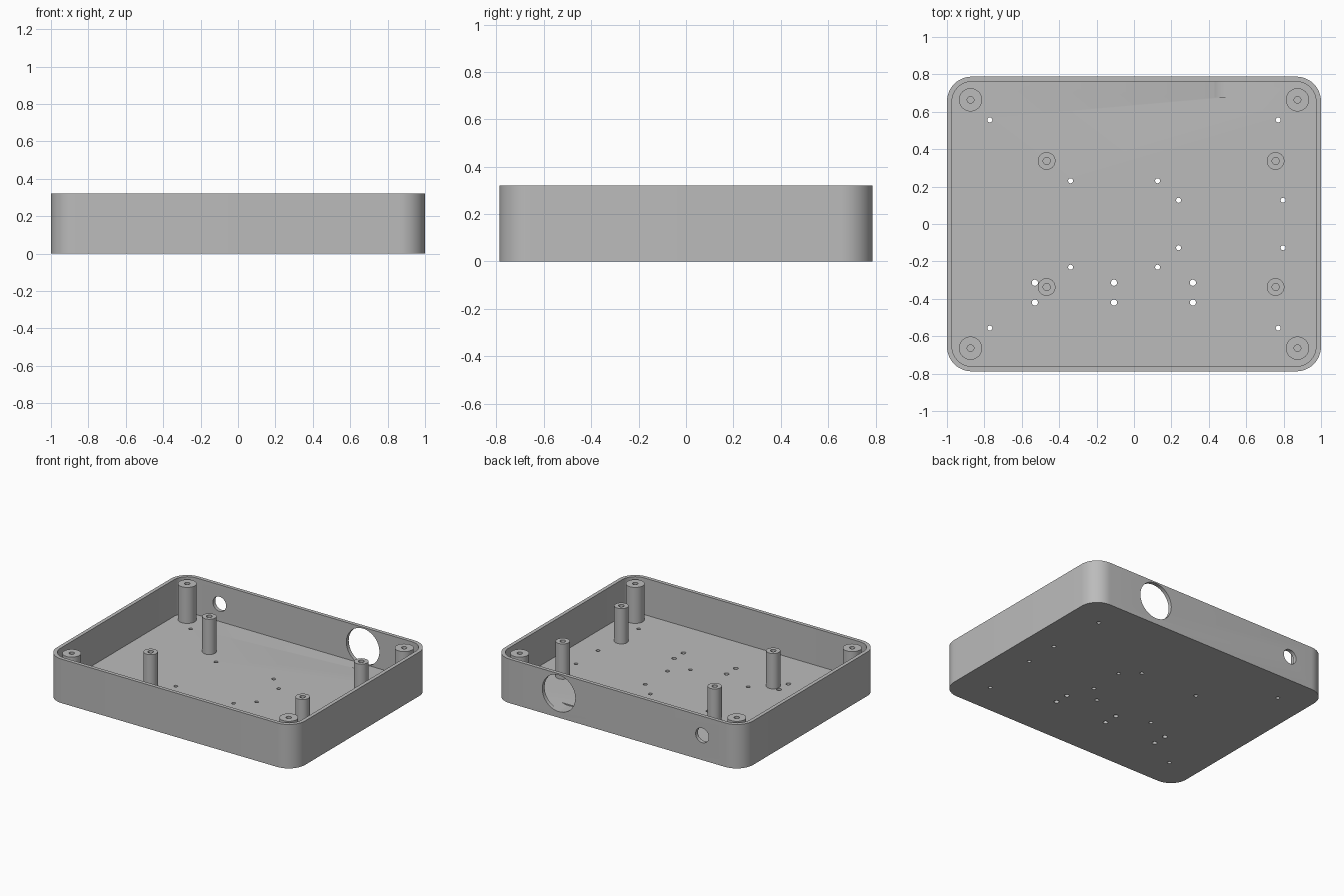
import bpy, bmesh, math
from mathutils import Matrix, Vector

cube = bpy.data.objects.get("Cube")
if cube:
    bpy.data.objects.remove(cube, do_unlink=True)

HALF_X, HALF_Y, HEIGHT = 1.0, 0.788, 0.32
WALL, FLOOR, CORNER = 0.027, 0.053, 0.133

grey = bpy.data.materials.new("plain grey")
grey.use_nodes = True
grey.diffuse_color = (0.5, 0.5, 0.5, 1)
grey.node_tree.nodes["Principled BSDF"].inputs["Base Color"].default_value = (0.5, 0.5, 0.5, 1)


def make_object(name, bm):
    bmesh.ops.recalc_face_normals(bm, faces=bm.faces)
    mesh = bpy.data.meshes.new(name)
    bm.to_mesh(mesh)
    bm.free()
    mesh.materials.append(grey)
    obj = bpy.data.objects.new(name, mesh)
    bpy.context.collection.objects.link(obj)
    return obj


def select_only(obj):
    bpy.ops.object.select_all(action='DESELECT')
    obj.select_set(True)
    bpy.context.view_layer.objects.active = obj


def smooth(obj):
    select_only(obj)
    bpy.ops.object.shade_smooth_by_angle(angle=math.radians(30))


def rounded_block(name, inset, z0, z1, steps=12):
    """Upright block with rounded corners."""
    bm = bmesh.new()
    r = CORNER - inset
    loop = []
    for q, (sx, sy) in enumerate(((1, 1), (-1, 1), (-1, -1), (1, -1))):
        for i in range(steps + 1):
            a = (q + i / steps) * math.pi / 2
            loop.append(bm.verts.new((sx * (HALF_X - CORNER) + r * math.cos(a),
                                      sy * (HALF_Y - CORNER) + r * math.sin(a), z0)))
    base = bm.faces.new(loop)
    top = bmesh.ops.extrude_face_region(bm, geom=[base], use_keep_orig=True)["geom"]
    bmesh.ops.translate(bm, vec=(0, 0, z1 - z0),
                        verts=[v for v in top if isinstance(v, bmesh.types.BMVert)])
    return make_object(name, bm)


def add_cylinder(bm, radius, start, end, segments):
    start, end = Vector(start), Vector(end)
    axis = end - start
    place = Matrix.Translation((start + end) / 2) @ axis.to_track_quat('Z', 'Y').to_matrix().to_4x4()
    bmesh.ops.create_cone(bm, cap_ends=True, segments=segments, radius1=radius,
                          radius2=radius, depth=axis.length, matrix=place)


def cut(target, cutter):
    mod = target.modifiers.new("cut", 'BOOLEAN')
    mod.operation, mod.solver, mod.object = 'DIFFERENCE', 'EXACT', cutter
    select_only(target)
    bpy.ops.object.modifier_apply(modifier=mod.name)
    bpy.data.objects.remove(cutter, do_unlink=True)


def post(name, x, y, radius, bore, top):
    """Hollow screw post standing on the floor, with a blind bore."""
    profile = [(radius, FLOOR), (radius, top), (bore, top), (bore, FLOOR + 0.002)]
    bm = bmesh.new()
    verts = [bm.verts.new((r, 0, z)) for r, z in profile]
    edges = [bm.edges.new(pair) for pair in zip(verts, verts[1:])]
    bmesh.ops.spin(bm, geom=verts + edges, cent=(0, 0, 0), axis=(0, 0, 1),
                   angle=math.tau, steps=40)
    bmesh.ops.remove_doubles(bm, verts=bm.verts, dist=0.0001)
    bmesh.ops.holes_fill(bm, edges=[e for e in bm.edges if e.is_boundary], sides=0)
    bmesh.ops.translate(bm, vec=(x, y, 0), verts=bm.verts)
    smooth(make_object(name, bm))


# Open tray
tray = rounded_block("tray", 0, 0, HEIGHT)
cut(tray, rounded_block("cavity", WALL, FLOOR, HEIGHT + 0.1))

# Floor screw holes, as grids of x positions, y positions and radius
hole_grids = (
    ((-0.771, 0.771), (-0.557, 0.557), 0.0135),
    ((-0.339, 0.126), (-0.231, 0.231), 0.0135),
    ((0.239, 0.797), (-0.127, 0.127), 0.0135),
    ((-0.53, -0.107, 0.315), (-0.314, -0.42), 0.0165),
)
bm = bmesh.new()
for xs, ys, radius in hole_grids:
    for x in xs:
        for y in ys:
            add_cylinder(bm, radius, (x, y, -0.1), (x, y, FLOOR + 0.1), 24)
cut(tray, make_object("floor_holes", bm))

# Two round openings in the back wall; the large one grazes the floor
bm = bmesh.new()
add_cylinder(bm, 0.133, (0.473, 0.675, 0.177), (0.473, 0.9, 0.177), 64)
add_cylinder(bm, 0.053, (-0.682, 0.7, 0.18), (-0.682, 0.9, 0.18), 40)
cut(tray, make_object("wall_openings", bm))
smooth(tray)

# Corner posts and board posts
for x, side in ((-1, "right"), (1, "left")):
    for y, end in ((-1, "front"), (1, "back")):
        post(f"corner_post_{end}_{side}", x * 0.874, y * 0.664, 0.062, 0.018, 0.315)
        post(f"board_post_{end}_{side}", 0.145 + x * 0.612, y * 0.337, 0.047, 0.019, 0.31)
